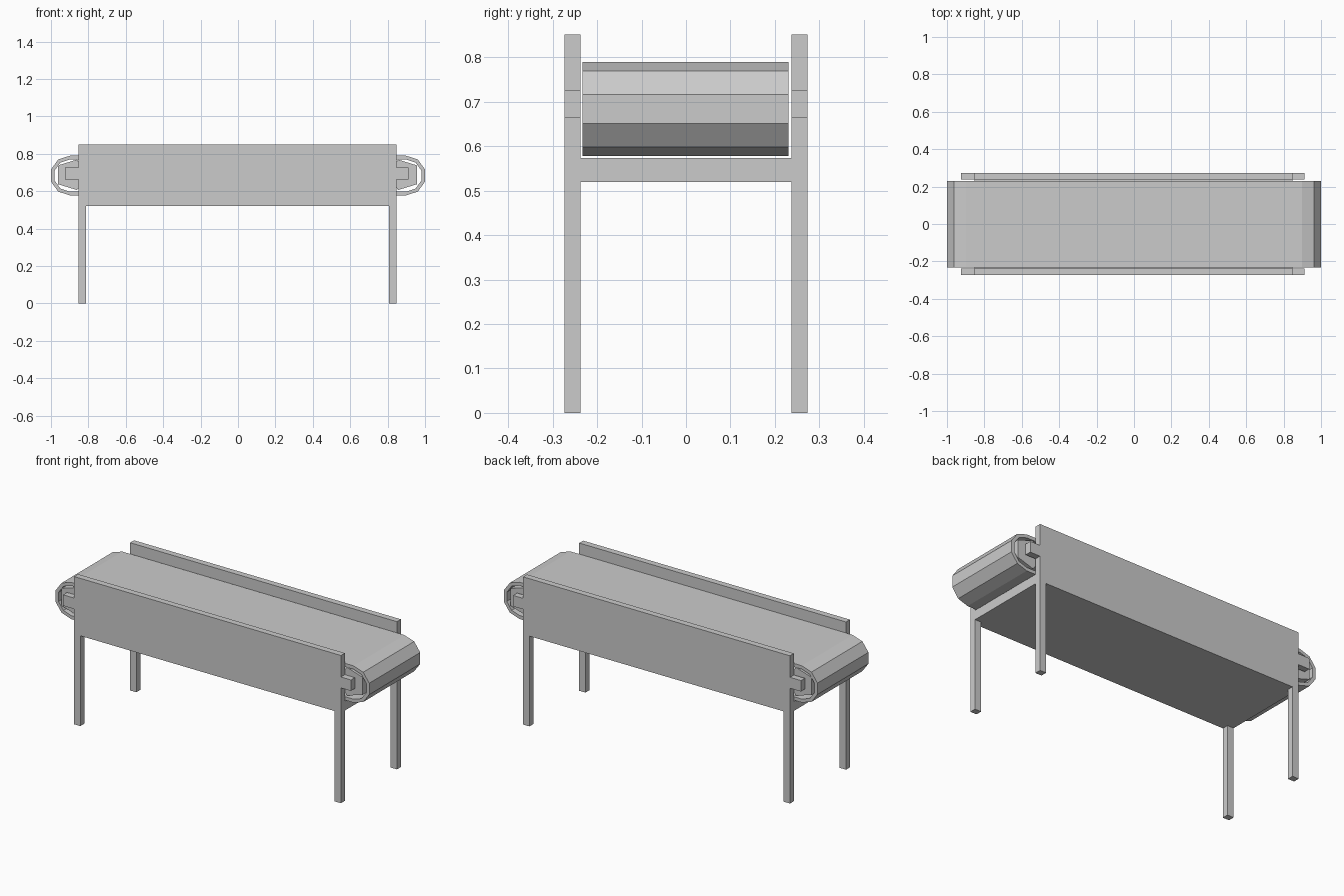
import bpy
import bmesh
from math import sin, cos, radians

if "Cube" in bpy.data.objects:
    bpy.data.objects.remove(bpy.data.objects["Cube"])

ZC = 0.684            # height of the roller axes
X0, X1 = -0.854, 0.847  # frame ends
YI, YO = 0.237, 0.273   # inner and outer side of the frame panels


def finish(name, bm):
    bmesh.ops.recalc_face_normals(bm, faces=bm.faces)
    me = bpy.data.meshes.new(name)
    bm.to_mesh(me)
    bm.free()
    ob = bpy.data.objects.new(name, me)
    bpy.context.collection.objects.link(ob)
    return ob


def prism(name, points, axis, a, b):
    """Extrude a closed profile along x (points are y, z) or y (points are x, z)."""
    bm = bmesh.new()
    put = (lambda p, t: (t, p[0], p[1])) if axis == 'x' else (lambda p, t: (p[0], t, p[1]))
    face = bm.faces.new([bm.verts.new(put(p, a)) for p in points])
    ext = bmesh.ops.extrude_face_region(bm, geom=[face])
    verts = [g for g in ext['geom'] if isinstance(g, bmesh.types.BMVert)]
    bmesh.ops.translate(bm, verts=verts, vec=(b - a, 0, 0) if axis == 'x' else (0, b - a, 0))
    return finish(name, bm)


def rect(u0, u1, v0, v1):
    return [(u0, v0), (u1, v0), (u1, v1), (u0, v1)]


def belt_loop(r):
    """Stadium outline with half-decagon ends."""
    right = [(0.899 + r * cos(radians(a)), ZC + r * sin(radians(a)))
             for a in range(-90, 91, 36)]
    return right + [(-x, 2 * ZC - z) for x, z in right]


# Frame: two side panels joined by the bottom pan
prism("frame", [(-YO, 0.52), (YO, 0.52), (YO, 0.851), (YI, 0.851),
                (YI, 0.574), (-YI, 0.574), (-YI, 0.851), (-YO, 0.851)], 'x', X0, X1)

for side, s in (("front", -1), ("back", 1)):
    y0, y1 = sorted((s * YI, s * YO))
    # Legs
    prism(side + "_left_leg", rect(X0, X0 + 0.04, 0, 0.52), 'y', y0, y1)
    prism(side + "_right_leg", rect(X1 - 0.04, X1, 0, 0.52), 'y', y0, y1)
    # Roller brackets
    prism(side + "_left_bracket", rect(-0.924, X0, 0.664, 0.727), 'y', y0, y1)
    prism(side + "_right_bracket", rect(X1, 0.911, 0.664, 0.727), 'y', y0, y1)

# Belt: hollow loop around both rollers
bm = bmesh.new()
rings = [[bm.verts.new((x, y, z)) for x, z in belt_loop(r)]
         for r, y in ((0.106, -0.233), (0.106, 0.231), (0.086, 0.231), (0.086, -0.233))]
for k in range(4):
    a, b = rings[k], rings[(k + 1) % 4]
    for i in range(len(a)):
        j = (i + 1) % len(a)
        bm.faces.new((a[i], a[j], b[j], b[i]))
finish("belt", bm)

# Five-sided rollers, flat side outwards
for name, xc, s in (("left_roller", -0.889, -1), ("right_roller", 0.884, 1)):
    prism(name, [(xc + s * 0.09 * cos(radians(36 + 72 * i)), ZC + 0.004 + 0.09 * sin(radians(36 + 72 * i)) * 0.95)
                 for i in range(5)], 'y', -0.231, 0.229)
